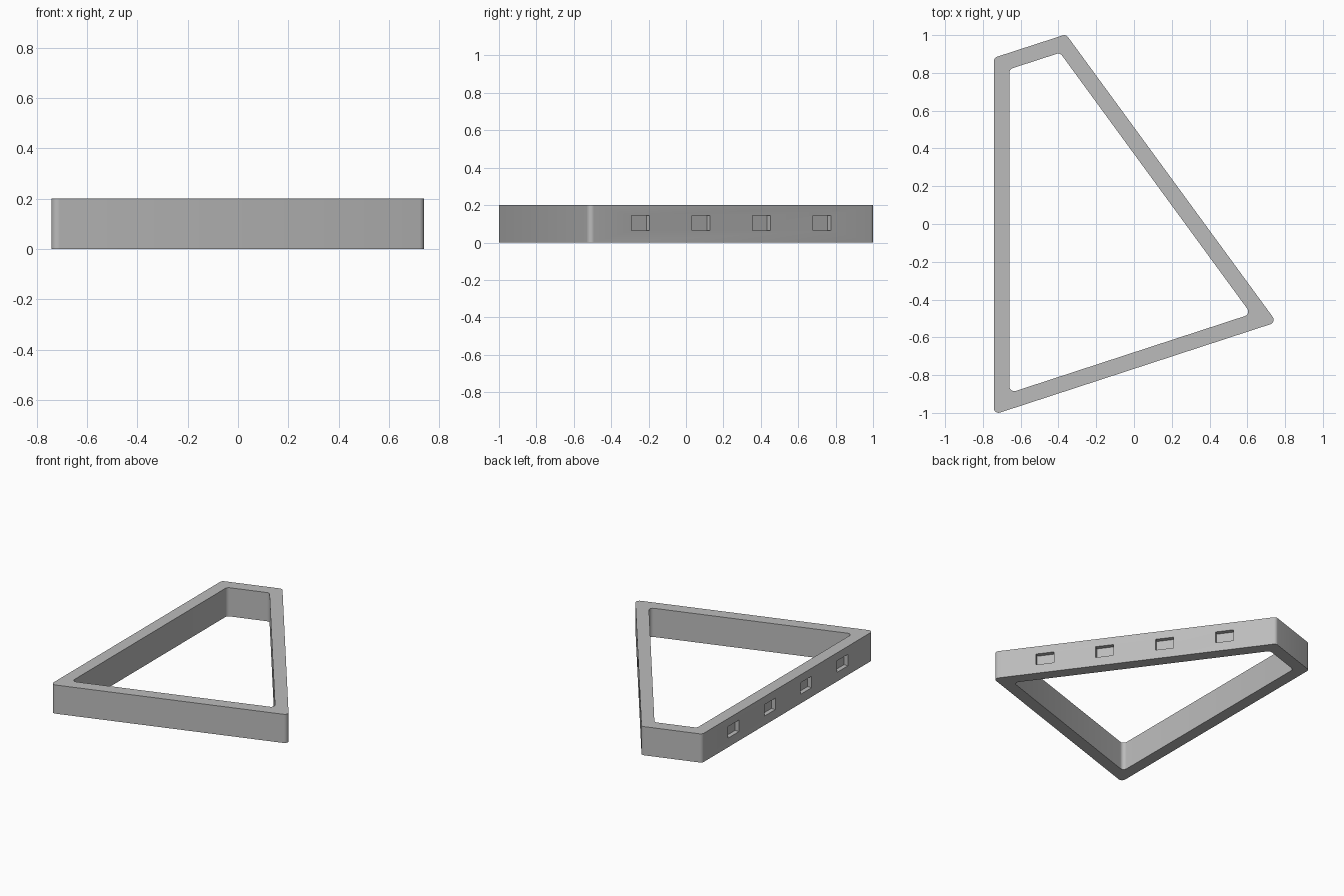
import bpy, bmesh, math
from mathutils import Vector, Matrix

if "Cube" in bpy.data.objects:
    bpy.data.objects.remove(bpy.data.objects["Cube"], do_unlink=True)

HEIGHT, WALL, RADIUS, STEPS = 0.2, 0.083, 0.025, 6
POCKET = Vector((0.12, 0.06, 0.08))   # length, twice the depth, height
POCKET_Z = 0.104

# Sharp outer corners, anticlockwise: front-left, tip, back, back-left
CORNERS = [Vector(p) for p in ((-0.742, -1.009), (0.755, -0.52),
                               (-0.36, 1.004), (-0.742, 0.88))]

grey = bpy.data.materials.new("plain grey")
grey.use_nodes = True
colour = (0.5, 0.5, 0.5, 1)
grey.diffuse_color = colour
grey.node_tree.nodes["Principled BSDF"].inputs["Base Color"].default_value = colour


def rounded_outline(inset):
    """Corner outline moved inwards by inset, with filleted corners."""
    points = []
    for i, corner in enumerate(CORNERS):
        a = (CORNERS[i - 1] - corner).normalized()
        b = (CORNERS[(i + 1) % len(CORNERS)] - corner).normalized()
        half = a.angle(b) / 2
        bisector = (a + b).normalized()
        centre = corner + bisector * (inset + RADIUS) / math.sin(half)
        middle = math.atan2(-bisector.y, -bisector.x)
        sweep = math.pi / 2 - half
        for s in range(STEPS + 1):
            t = middle + sweep * (2 * s / STEPS - 1)
            points.append(centre + RADIUS * Vector((math.cos(t), math.sin(t))))
    return points


def add_object(name, bm):
    bmesh.ops.recalc_face_normals(bm, faces=bm.faces)
    mesh = bpy.data.meshes.new(name)
    bm.to_mesh(mesh)
    bm.free()
    mesh.materials.append(grey)
    obj = bpy.data.objects.new(name, mesh)
    bpy.context.collection.objects.link(obj)
    return obj


# Hollow four-sided frame: outer and inner walls joined by top and bottom rims
bm = bmesh.new()
outer, inner = rounded_outline(0), rounded_outline(WALL)
rings = [[bm.verts.new((p.x, p.y, z)) for p in line]
         for line, z in ((outer, 0), (outer, HEIGHT), (inner, HEIGHT), (inner, 0))]
count = len(outer)
for r, ring in enumerate(rings):
    following = rings[(r + 1) % len(rings)]
    for i in range(count):
        j = (i + 1) % count
        bm.faces.new((ring[i], ring[j], following[j], following[i]))
frame = add_object("frame", bm)

# Four shallow pockets on each of the two long sides
bm = bmesh.new()
for start, end in ((1, 2), (3, 0)):
    along = CORNERS[end] - CORNERS[start]
    middle = (CORNERS[end] + CORNERS[start]) / 2
    turn = Matrix.Rotation(math.atan2(along.y, along.x), 4, 'Z')
    for k in range(4):
        spot = middle + along.normalized() * 0.4 * (k - 1.5)
        place = Matrix.Translation((spot.x, spot.y, POCKET_Z))
        bmesh.ops.create_cube(bm, size=1,
                              matrix=place @ turn @ Matrix.Diagonal(POCKET).to_4x4())
cutter = add_object("pocket_cutter", bm)
cutter.hide_render = True

cut = frame.modifiers.new("pockets", 'BOOLEAN')
cut.operation, cut.solver, cut.object = 'DIFFERENCE', 'EXACT', cutter
bpy.context.view_layer.objects.active = frame
frame.select_set(True)
bpy.ops.object.modifier_apply(modifier=cut.name)
bpy.data.objects.remove(cutter, do_unlink=True)

# Smooth rounded corners, crisp rims
bpy.ops.object.shade_smooth_by_angle(angle=math.radians(30))
